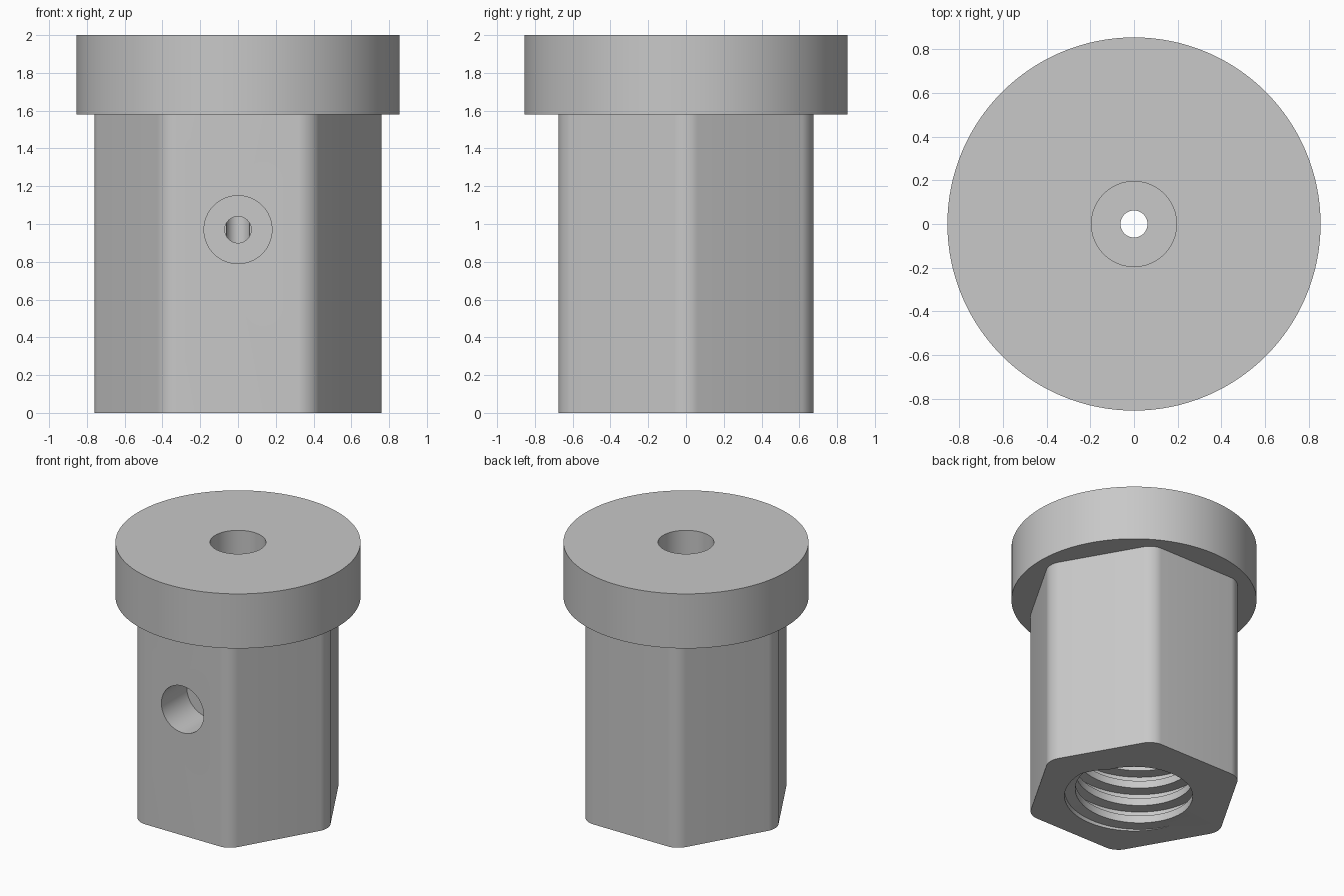
import bpy, bmesh, math
from mathutils import Matrix

if "Cube" in bpy.data.objects:
    bpy.data.objects.remove(bpy.data.objects["Cube"])

grey = bpy.data.materials.new("plain grey")
grey.use_nodes = True
colour = (0.58, 0.58, 0.58, 1)
grey.diffuse_color = colour
grey.node_tree.nodes["Principled BSDF"].inputs["Base Color"].default_value = colour


def finish(name, bm):
    bmesh.ops.recalc_face_normals(bm, faces=bm.faces)
    mesh = bpy.data.meshes.new(name)
    bm.to_mesh(mesh)
    bm.free()
    mesh.materials.append(grey)
    obj = bpy.data.objects.new(name, mesh)
    bpy.context.collection.objects.link(obj)
    return obj


def prism(name, radius, z0, z1, sides=96, rounding=0.0):
    bm = bmesh.new()
    bmesh.ops.create_cone(bm, cap_ends=True, segments=sides, radius1=radius,
                          radius2=radius, depth=z1 - z0,
                          matrix=Matrix.Translation((0, 0, (z0 + z1) / 2)))
    if rounding:
        # Hexagon corners point along x
        bmesh.ops.rotate(bm, verts=bm.verts, cent=(0, 0, 0),
                         matrix=Matrix.Rotation(math.radians(30), 3, 'Z'))
        if max(v.co.x for v in bm.verts) < radius * 0.99:
            bmesh.ops.rotate(bm, verts=bm.verts, cent=(0, 0, 0),
                             matrix=Matrix.Rotation(math.radians(30), 3, 'Z'))
        upright = [e for e in bm.edges
                   if abs(e.verts[0].co.z - e.verts[1].co.z) > 0.1]
        bmesh.ops.bevel(bm, geom=upright, offset=rounding, segments=8,
                        profile=0.5, affect='EDGES')
    return finish(name, bm)


def front_bore(name, radius, y0, y1, z):
    obj = prism(name, radius, y0, y1, 64)
    obj.data.transform(Matrix.Translation((0, 0, z)) @ Matrix.Rotation(math.radians(-90), 4, 'X'))
    return obj


def thread_cutter(name, r_in, r_out, pitch, depth, steps=72):
    bm = bmesh.new()
    # One turn of the thread profile: (radius, height as a share of the pitch)
    profile = [(r_out, 0.0), (r_out, 0.45), (r_in, 0.52), (r_in, 0.93)]
    turns = range(-3, int(depth / pitch) + 4)
    rows = [(r, (n + f) * pitch) for n in turns for r, f in profile]
    columns = []
    for i in range(steps):
        a = math.tau * i / steps
        columns.append([bm.verts.new((r * math.cos(a), r * math.sin(a),
                                      z + pitch * i / steps)) for r, z in rows])
    for i in range(steps):
        left = columns[i]
        # The last column meets the first one a full turn higher
        right = columns[i + 1] if i + 1 < steps else columns[0][len(profile):]
        for j in range(min(len(left), len(right)) - 1):
            bm.faces.new((left[j], right[j], right[j + 1], left[j + 1]))
    for z, direction in ((-0.06, -1), (depth, 1)):
        bmesh.ops.bisect_plane(bm, geom=bm.verts[:] + bm.edges[:] + bm.faces[:],
                               plane_co=(0, 0, z), plane_no=(0, 0, direction),
                               clear_outer=True)
    bmesh.ops.remove_doubles(bm, verts=bm.verts, dist=1e-5)
    bmesh.ops.holes_fill(bm, edges=[e for e in bm.edges if e.is_boundary], sides=0)
    return finish(name, bm)


# Rounded hexagonal body with a round head
body = prism("hex_body_with_round_head", 0.675 / math.cos(math.radians(30)),
             0, 1.6, 6, 0.07)
head = prism("round_head", 0.855, 1.58, 2.0, 128)

# Threaded socket, top port, front port and the channels joining them
cutters = [
    thread_cutter("threaded_socket", 0.41, 0.485, 0.14, 0.66),
    prism("top_port", 0.195, 1.55, 2.1, 64),
    prism("centre_channel", 0.062, 0.6, 1.6, 48),
    front_bore("front_port", 0.18, -0.8, -0.365, 0.97),
    front_bore("front_channel", 0.07, -0.4, 0.0, 0.97),
]

bpy.ops.object.select_all(action='DESELECT')
bpy.context.view_layer.objects.active = body
body.select_set(True)
for tool, operation in [(head, 'UNION')] + [(c, 'DIFFERENCE') for c in cutters]:
    mod = body.modifiers.new(tool.name, 'BOOLEAN')
    mod.operation = operation
    mod.solver = 'EXACT'
    mod.object = tool
    bpy.ops.object.modifier_apply(modifier=mod.name)
    bpy.data.objects.remove(tool)

bpy.ops.object.shade_smooth_by_angle(angle=math.radians(30))
